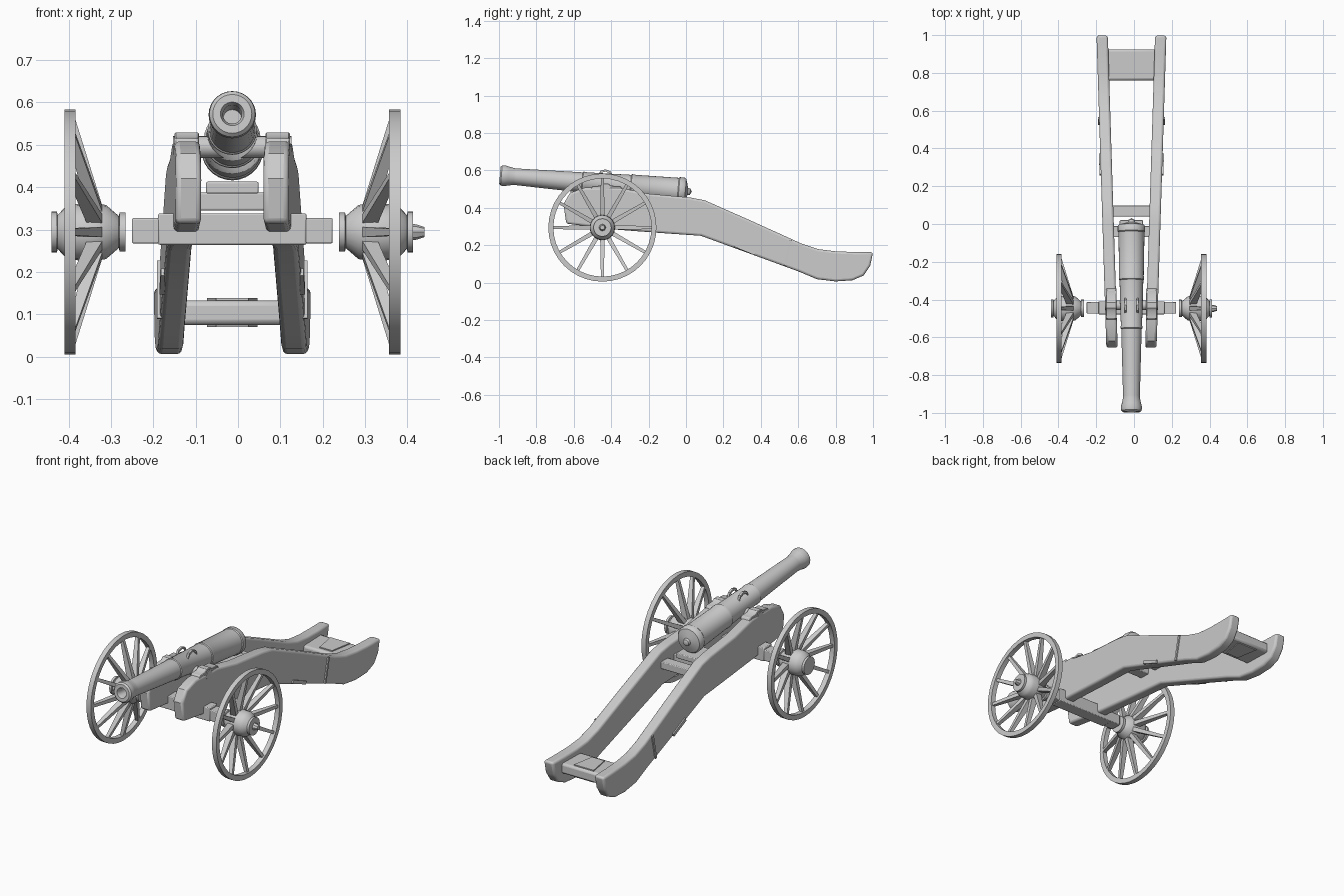
import bpy, bmesh, math
from mathutils import Vector, Matrix

if "Cube" in bpy.data.objects:
    bpy.data.objects.remove(bpy.data.objects["Cube"])

CX = -0.0135            # centre line of the carriage
WY, WZ = -0.447, 0.294  # wheel axis

grey = bpy.data.materials.new("plain_grey")
grey.diffuse_color = (0.6, 0.6, 0.6, 1)
grey.use_nodes = True
grey.node_tree.nodes["Principled BSDF"].inputs["Base Color"].default_value = grey.diffuse_color


def finish(name, bm, bevel=0.0, segments=2, smooth=True):
    bmesh.ops.recalc_face_normals(bm, faces=bm.faces)
    mesh = bpy.data.meshes.new(name)
    bm.to_mesh(mesh)
    bm.free()
    mesh.materials.append(grey)
    ob = bpy.data.objects.new(name, mesh)
    bpy.context.collection.objects.link(ob)
    bpy.ops.object.select_all(action='DESELECT')
    ob.select_set(True)
    bpy.context.view_layer.objects.active = ob
    if bevel:
        mod = ob.modifiers.new("rounded_edges", 'BEVEL')
        mod.width, mod.segments = bevel, segments
        mod.limit_method, mod.angle_limit = 'ANGLE', math.radians(50)
    if smooth:
        bpy.ops.object.shade_smooth_by_angle(angle=math.radians(35))
    return ob


def lathe(bm, profile, matrix, n=24, closed=False):
    """Spin (along, radius) points about local x."""
    rings = []
    for a, r in profile:
        if r == 0:
            rings.append([bm.verts.new(matrix @ Vector((a, 0, 0)))] * n)
        else:
            rings.append([bm.verts.new(matrix @ Vector(
                (a, r * math.sin(2 * math.pi * i / n), r * math.cos(2 * math.pi * i / n))))
                for i in range(n)])
    pairs = list(zip(rings, rings[1:])) + ([(rings[-1], rings[0])] if closed else [])
    for p, q in pairs:
        for i in range(n):
            j = (i + 1) % n
            vs = list(dict.fromkeys((p[i], p[j], q[j], q[i])))
            if len(vs) > 2:
                bm.faces.new(vs)


def prism(bm, bottom, top):
    """Join two point loops into a closed solid."""
    a = [bm.verts.new(p) for p in bottom]
    b = [bm.verts.new(p) for p in top]
    bm.faces.new(a)
    bm.faces.new(b)
    for i in range(len(a)):
        j = (i + 1) % len(a)
        bm.faces.new((a[i], a[j], b[j], b[i]))


def box(name, x0, x1, y0, y1, z0, z1, bevel=0.004):
    bm = bmesh.new()
    loop = [(x0, y0), (x1, y0), (x1, y1), (x0, y1)]
    prism(bm, [(x, y, z0) for x, y in loop], [(x, y, z1) for x, y in loop])
    return finish(name, bm, bevel)


# Barrel: one lathed profile with bore, muzzle swell, rings and breech knob
tilt = math.atan2(0.086, 1.0)
axis = Vector((0, math.cos(tilt), -math.sin(tilt)))
up = Vector((0, math.sin(tilt), math.cos(tilt)))
barrel_frame = Matrix.Translation((CX, -0.995, 0.573)) @ Matrix(
    (axis, Vector((-1, 0, 0)), up)).transposed().to_4x4()
bm = bmesh.new()
lathe(bm, [(0.14, 0), (0.14, 0.022), (0.015, 0.022), (0.0, 0.028), (0.0, 0.046),
           (0.008, 0.054), (0.025, 0.056), (0.045, 0.051), (0.075, 0.045), (0.085, 0.0445),
           (0.44, 0.054), (0.444, 0.058), (0.455, 0.058), (0.459, 0.056),
           (0.70, 0.063), (0.704, 0.067), (0.718, 0.067), (0.722, 0.065),
           (0.955, 0.069), (0.96, 0.073), (0.985, 0.073), (0.995, 0.066),
           (1.003, 0.04), (1.008, 0.02), (1.02, 0.017), (1.03, 0)], barrel_frame, 28)
finish("barrel", bm)

# Trunnions
bm = bmesh.new()
lathe(bm, [(-0.14, 0), (-0.14, 0.026), (0.14, 0.026), (0.14, 0)],
      Matrix.Translation((CX, -0.43, 0.495)), 16)
finish("trunnions", bm)

# Lifting handles on the barrel
for s, side in ((-1, "left"), (1, "right")):
    bm = bmesh.new()
    pts = [Vector((CX + s * 0.032, -0.43 + dy, z)) for dy, z in
           ((-0.04, 0.568), (-0.028, 0.592), (0.0, 0.599), (0.028, 0.588), (0.04, 0.56))]
    for p, q in zip(pts, pts[1:]):
        prism(bm, *[[c + Vector((dx, 0, dz)) for dx, dz in
                     ((-.006, -.006), (.006, -.006), (.006, .006), (-.006, .006))]
                    for c in (p, q)])
    finish(side + "_lifting_handle", bm)

# Cheeks: side outline, extruded and splayed toward the tail
outline = [(-0.64, 0.315), (-0.40, 0.285), (-0.15, 0.266), (0.08, 0.25), (0.34, 0.155),
           (0.60, 0.06), (0.70, 0.018), (0.80, 0.006), (0.89, 0.012), (0.95, 0.038),
           (0.985, 0.09), (1.0, 0.162), (0.90, 0.163), (0.80, 0.167), (0.71, 0.178),
           (0.62, 0.207), (0.36, 0.325), (0.10, 0.44), (0.02, 0.455), (-0.20, 0.475),
           (-0.36, 0.508), (-0.54, 0.508), (-0.62, 0.48), (-0.655, 0.42)]


def inner_x(y):
    return 0.073 + (y + 0.65) / 1.65 * 0.052


for s, side in ((-1, "left"), (1, "right")):
    bm = bmesh.new()
    prism(bm, [(CX + s * inner_x(y), y, z) for y, z in outline],
          [(CX + s * (inner_x(y) + 0.06), y, z) for y, z in outline])
    finish(side + "_cheek", bm, 0.012, 3)

    # Cap square over the trunnion
    bm = bmesh.new()
    cap = [(-0.51, 0.500), (-0.50, 0.516), (-0.46, 0.518), (-0.445, 0.529),
           (-0.415, 0.529), (-0.40, 0.518), (-0.35, 0.516), (-0.34, 0.500)]
    prism(bm, [(CX + s * 0.078, y, z) for y, z in cap],
          [(CX + s * 0.136, y, z) for y, z in cap])
    finish(side + "_cap_square", bm, 0.003, 1)

    # Iron band and bracket on the outer cheek
    for name, y0, z0, y1, z1, w in (("band", 0.53, 0.09, 0.56, 0.225, 0.012),
                                    ("bracket", 0.26, 0.20, 0.37, 0.155, 0.018)):
        d = Vector((0, y1 - y0, z1 - z0)).normalized()
        side_v = Vector((0, -d.z, d.y)) * w / 2
        bm = bmesh.new()
        loop = []
        for y, z, k in ((y0, z0, 1), (y1, z1, 1), (y1, z1, -1), (y0, z0, -1)):
            loop.append(Vector((CX + s * (inner_x(y) + 0.055), y, z)) + side_v * k)
        prism(bm, loop, [p + Vector((s * 0.012, 0, 0)) for p in loop])
        finish(side + "_cheek_" + name, bm)

    # Wheel rim
    wheel = Matrix.Translation((CX, WY, WZ)) @ Matrix.Diagonal((s, 1, 1, 1))
    bm = bmesh.new()
    lathe(bm, [(0.3695, 0.262), (0.3695, 0.289), (0.3965, 0.289), (0.3965, 0.262)],
          wheel, 40, True)
    finish(side + "_wheel_rim", bm)

    # Wheel hub
    bm = bmesh.new()
    lathe(bm, [(0.2515, 0), (0.2515, 0.046), (0.266, 0.046), (0.268, 0.038), (0.298, 0.064),
               (0.335, 0.068), (0.378, 0.066), (0.394, 0.060), (0.412, 0.040),
               (0.414, 0.048), (0.4265, 0.048), (0.4265, 0.0)], wheel, 20)
    finish(side + "_wheel_hub", bm)

    # Dished, tapering spokes
    bm = bmesh.new()
    for i in range(12):
        turn = wheel @ Matrix.Rotation(i * math.pi / 6, 4, 'X')
        ends = []
        for x, r, dx, dy in ((0.322, 0.05, 0.019, 0.012), (0.380, 0.268, 0.009, 0.008)):
            ends.append([turn @ Vector((x + a * dx, b * dy, r))
                         for a, b in ((-1, -1), (1, -1), (1, 1), (-1, 1))])
        prism(bm, *ends)
    finish(side + "_wheel_spokes", bm, smooth=False)

# Axle end showing beyond the right hub
bm = bmesh.new()
lathe(bm, [(0.40, 0), (0.40, 0.022), (0.435, 0.018), (0.4535, 0.012), (0.4535, 0)],
      Matrix.Translation((CX, WY, WZ)), 8)
finish("axle_end", bm)

# Axle and its thicker bed
box("axle", CX - 0.237, CX + 0.237, -0.475, -0.412, 0.267, 0.327)
box("axle_bed", CX - 0.175, CX + 0.175, -0.478, -0.409, 0.264, 0.338)

# Cross pieces between the cheeks
box("middle_transom", CX - 0.105, CX + 0.105, 0.04, 0.098, 0.345, 0.385)
box("breech_bed", CX - 0.062, CX + 0.062, -0.12, 0.02, 0.385, 0.413)
box("breech_rail", CX - 0.105, CX + 0.105, -0.07, -0.01, 0.345, 0.387)
box("rear_transom", CX - 0.135, CX + 0.135, 0.76, 0.925, 0.075, 0.132, 0.012)

# Tapered plates on the rear transom
for name, z0, z1 in (("upper_tail_plate", 0.130, 0.138), ("lower_tail_plate", 0.070, 0.077)):
    bm = bmesh.new()
    trap = [(-0.038, 0.785), (0.038, 0.785), (0.06, 0.91), (-0.06, 0.91)]
    prism(bm, [(CX + x, y, z0) for x, y in trap], [(CX + x, y, z1) for x, y in trap])
    finish(name, bm)
